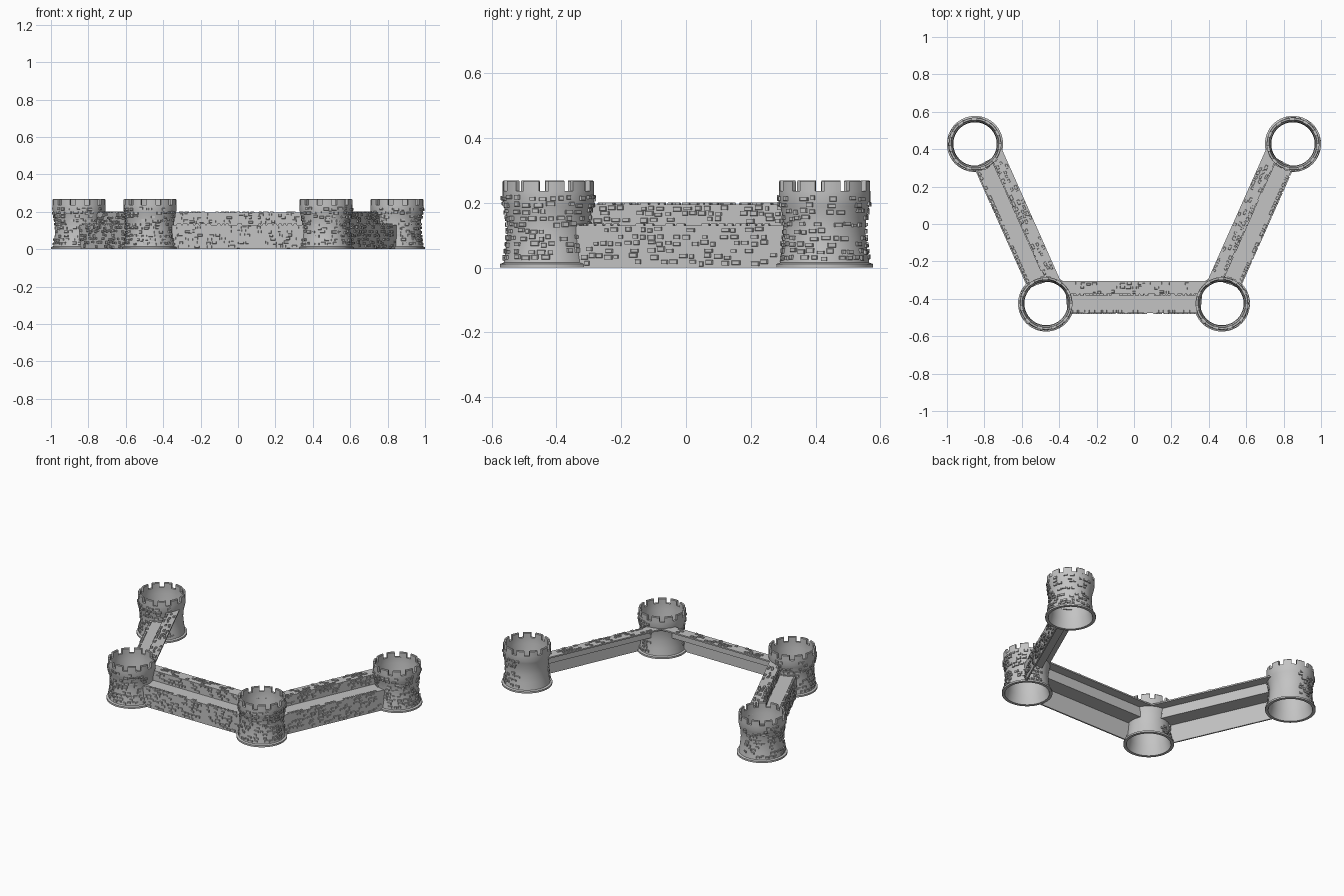
import bpy, bmesh, math, random
from mathutils import Vector

random.seed(7)
if "Cube" in bpy.data.objects:
    bpy.data.objects.remove(bpy.data.objects["Cube"])

stone = bpy.data.materials.new("grey_stone")
stone.use_nodes = True
GREY = (0.55, 0.55, 0.55, 1)
stone.diffuse_color = GREY
stone.node_tree.nodes["Principled BSDF"].inputs["Base Color"].default_value = GREY

UP = Vector((0, 0, 1))
# Tower outline (radius, height): flared foot, slim waist, wide rim
OUTER = [(.15, 0), (.15, .011), (.138, .015), (.131, .06), (.126, .11),
         (.129, .155), (.137, .19), (.141, .205), (.141, .237)]
INNER = [(.126, .237), (.126, .2), (.119, .16), (.116, .11), (.119, .06), (.132, 0)]
TOWERS = {"front_left": (.47, -.425), "rear_left": (.85, .428),
          "front_right": (-.47, -.425), "rear_right": (-.85, .428)}


def finish(bm, name, smooth=False):
    bmesh.ops.recalc_face_normals(bm, faces=bm.faces)
    mesh = bpy.data.meshes.new(name)
    bm.to_mesh(mesh)
    bm.free()
    mesh.materials.append(stone)
    obj = bpy.data.objects.new(name, mesh)
    bpy.context.collection.objects.link(obj)
    if smooth:
        bpy.ops.object.select_all(action='DESELECT')
        obj.select_set(True)
        bpy.context.view_layer.objects.active = obj
        bpy.ops.object.shade_smooth_by_angle(angle=math.radians(35))


def bridge(bm, a, b):
    """Join two equal closed loops of vertices with quads."""
    for i in range(len(a)):
        j = (i + 1) % len(a)
        bm.faces.new((a[i], a[j], b[j], b[i]))


def lathe(bm, centre, profile, start, sweep, steps):
    """Sweep a closed profile round a vertical axis, capping partial sweeps."""
    full = sweep > 6.28
    rings = []
    for k in range(steps if full else steps + 1):
        t = start + sweep * k / steps
        rings.append([bm.verts.new((centre[0] + r * math.cos(t),
                                    centre[1] + r * math.sin(t), z)) for r, z in profile])
    for a, b in zip(rings, rings[1:]):
        bridge(bm, a, b)
    if full:
        bridge(bm, rings[-1], rings[0])
    else:
        bm.faces.new(rings[0])
        bm.faces.new(rings[-1])


def add_brick(bm, pos, along, up, out, w, h, depth=.006):
    """Small block with a slightly narrower outer face, sunk into its surface."""
    loops = []
    for scale, d in ((1, -.004), (1, depth * .6), (.86, depth)):
        loops.append([bm.verts.new(pos + along * (w * scale * sx / 2)
                                   + up * (h * scale * sy / 2) + out * d)
                      for sx, sy in ((-1, -1), (1, -1), (1, 1), (-1, 1))])
    bridge(bm, loops[0], loops[1])
    bridge(bm, loops[1], loops[2])
    bm.faces.new(loops[2])


def scatter(length, height, row=.02, fill=.55):
    """Yield positions and sizes of loose bricks in jittered rows."""
    rows = max(1, round(height / row))
    for r in range(rows):
        u = random.uniform(0, .03)
        while u < length - .03:
            w = random.uniform(.013, .028)
            if random.random() < fill:
                v = (r + .5) * height / rows + random.uniform(-.004, .004)
                yield u + w / 2, v, w, random.uniform(.01, .015)
            u += w + random.uniform(.004, .012)


def outer_radius(z):
    for (r0, z0), (r1, z1) in zip(OUTER, OUTER[1:]):
        if z0 <= z <= z1:
            return r0 + (r1 - r0) * (z - z0) / (z1 - z0)
    return OUTER[-1][0]


def tower(name, centre):
    bm = bmesh.new()
    lathe(bm, centre, OUTER + INNER, 0, math.tau, 64)
    finish(bm, name + "_tower", True)
    # Battlements
    bm = bmesh.new()
    count = 11
    block = [(.126, .232), (.141, .232), (.141, .265), (.138, .269), (.129, .269), (.126, .265)]
    for k in range(count):
        lathe(bm, centre, block, math.tau * k / count, math.tau / count * .63, 4)
    finish(bm, name + "_battlements", True)
    # Raised bricks round the outward side
    bm = bmesh.new()
    facing = math.atan2(-.8 * abs(centre[1]), centre[0])
    half = math.radians(138)
    for u, v, w, h in scatter(2 * half * .13, .205, fill=.6):
        t = facing - half + u / .13
        z = v + .02
        out = Vector((math.cos(t), math.sin(t), 0))
        pos = Vector((*centre, z)) + out * outer_radius(z)
        add_brick(bm, pos, UP.cross(out), UP, out, w, h)
    finish(bm, name + "_tower_bricks")


# Thin wall section (outward offset, height): outer wall, walk, parapet and
# a flat parapet top overhanging the inner side
SECTION = [(.05, 0), (.05, .13), (-.05, .13), (-.05, .195), (-.085, .195), (-.12, .195),
           (-.12, .186), (-.085, .186), (-.06, .186), (-.06, .121), (.041, .121), (.041, 0)]


def wall(name, a, b):
    a, b = Vector((*a, 0)), Vector((*b, 0))
    length = (b - a).length
    along = (b - a).normalized()
    out = along.cross(UP)

    def trim(o, z):  # distance from the tower axis at which the wall meets it
        return math.sqrt((min(outer_radius(z), .1385) - .006) ** 2 - o ** 2)

    bm = bmesh.new()
    ends = [[bm.verts.new(a + along * (trim(o, z) if s == 0 else length - trim(o, z))
                          + out * o + UP * z) for o, z in SECTION] for s in (0, 1)]
    bridge(bm, ends[0], ends[1])
    for end in ends:
        bm.faces.new(end)
    finish(bm, name + "_wall")

    # Bricks on outer face, parapet front and parapet top
    bm = bmesh.new()
    start, span = .13, length - .26
    for corner, up, normal, height in (((.05, .004), UP, out, .122),
                                       ((-.05, .138), UP, out, .055),
                                       ((-.05, .195), -out, UP, .068)):
        base = a + along * start + out * corner[0] + UP * corner[1]
        for u, v, w, h in scatter(span, height):
            add_brick(bm, base + along * u + up * v, along, up, normal, w, h)
    # Row of coping stones along the outer edge of the walk
    base = a + along * start + out * .042 + UP * .13
    for u, v, w, h in scatter(span, .01, fill=.85):
        add_brick(bm, base + along * u, along, out, UP, w, .014)
    finish(bm, name + "_wall_bricks")


for tower_name, spot in TOWERS.items():
    tower(tower_name, spot)

wall("front", TOWERS["front_right"], TOWERS["front_left"])
wall("left", TOWERS["front_left"], TOWERS["rear_left"])
wall("right", TOWERS["rear_right"], TOWERS["front_right"])
